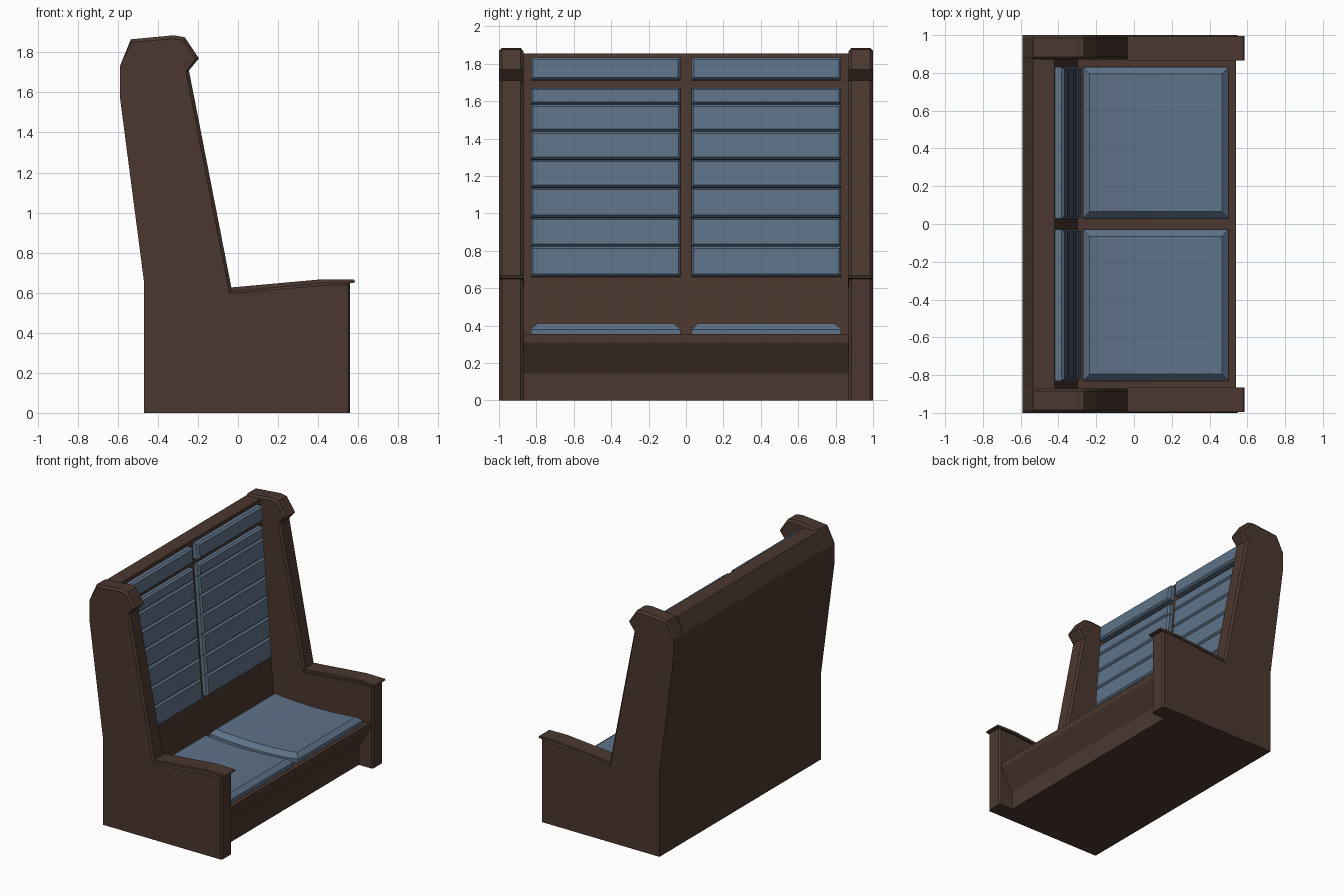
import bpy, bmesh

if "Cube" in bpy.data.objects:
    bpy.data.objects.remove(bpy.data.objects["Cube"])

def material(name, rgb):
    m = bpy.data.materials.new(name)
    m.diffuse_color = (*rgb, 1)
    m.use_nodes = True
    m.node_tree.nodes["Principled BSDF"].inputs["Base Color"].default_value = m.diffuse_color
    return m

WOOD = material("dark brown wood", (0.070, 0.039, 0.028))
FABRIC = material("slate blue upholstery", (0.112, 0.170, 0.250))

def loft(name, rings, mat):
    """Join (y, [(x, z), ...]) sections into one closed solid."""
    bm = bmesh.new()
    loops = [[bm.verts.new((x, y, z)) for x, z in pts] for y, pts in rings]
    n = len(loops[0])
    for a, b in zip(loops, loops[1:]):
        for i in range(n):
            j = (i + 1) % n
            bm.faces.new((a[i], a[j], b[j], b[i]))
    bm.faces.new(loops[0])
    bm.faces.new(loops[-1])
    bmesh.ops.remove_doubles(bm, verts=bm.verts, dist=0.0002)
    bmesh.ops.recalc_face_normals(bm, faces=bm.faces)
    me = bpy.data.meshes.new(name)
    bm.to_mesh(me)
    bm.free()
    me.materials.append(mat)
    ob = bpy.data.objects.new(name, me)
    bpy.context.collection.objects.link(ob)
    return ob

def pad(name, place, us, y0, y1, h1, h2, inset):
    """Cushion with mitred chamfers; place(u, h) gives (x, z)."""
    a, b, mid = us[0], us[-1], us[1:-1]
    d = inset if b > a else -inset
    low = [(a, -0.01), (a, h1), (a, h1)] + [(u, h1) for u in mid] + [(b, h1), (b, h1), (b, -0.01)]
    top = [(a, -0.01), (a, h1), (a + d, h2)] + [(u, h2) for u in mid] + [(b - d, h2), (b, h1), (b, -0.01)]
    low = [place(*p) for p in low]
    top = [place(*p) for p in top]
    loft(name, [(y0, low), (y0 + inset, top), (y1 - inset, top), (y1, low)], FABRIC)

def seat_z(x):
    return 0.325 + 0.155 * (x - 0.1) ** 2

def on_seat(x, h):
    return (x, seat_z(x) + h)

def back_x(z):
    return -0.30 - 0.12 * (z - 0.36) / 1.495

def on_back(z, h):
    return (back_x(z) + h, z + 0.08 * h)

# End panels: full outline, with a chamfered front and top edge
rear = [(-0.59, 1.73), (-0.59, 1.58), (-0.47, 0.66), (-0.47, 0)]
full = [(0.56, 0), (0.56, 0.65), (0.42, 0.65), (-0.03, 0.61), (-0.245, 1.71), (-0.195, 1.77),
        (-0.265, 1.875), (-0.32, 1.885), (-0.535, 1.865)] + rear
trim = [(0.548, 0), (0.548, 0.64), (0.42, 0.636), (-0.042, 0.595), (-0.26, 1.705), (-0.212, 1.768),
        (-0.275, 1.86), (-0.32, 1.868), (-0.53, 1.85)] + rear
# Armrest caps
cap = [(-0.035, 0.605), (0.42, 0.648), (0.575, 0.648), (0.585, 0.655), (0.58, 0.665),
       (0.42, 0.667), (-0.035, 0.626)]
for side, s in (("left", -1), ("right", 1)):
    loft(side + "_end_panel", [(s * 0.87, trim), (s * 0.885, full), (s * 0.985, full), (s * 1.0, trim)], WOOD)
    loft(side + "_armrest_cap", [(s * 0.866, cap), (s * 0.994, cap)], WOOD)

# Wooden body: kickboard, flared seat front, dished seat and leaning back
dish = [(x, seat_z(x)) for x in (0.54, 0.4, 0.25, 0.1, -0.05, -0.18, -0.30)]
body = [(-0.47, 0), (0.44, 0), (0.44, 0.145), (0.54, 0.31)] + dish + [
    (-0.42, 1.855), (-0.535, 1.855)] + rear[:3]
loft("bench_body", [(-0.875, body), (0.875, body)], WOOD)

# Cushions, two bays
rows = [0.66, 0.82, 0.975, 1.135, 1.285, 1.435, 1.58, 1.67]
for bay, y0, y1 in (("left", -0.83, -0.03), ("right", 0.03, 0.83)):
    pad(bay + "_seat_cushion", on_seat, [0.50, 0.38, 0.25, 0.1, -0.05, -0.16, -0.27],
        y0, y1, 0.03, 0.066, 0.035)
    for i, (a, b) in enumerate(zip(rows, rows[1:])):
        pad(f"{bay}_back_cushion_{i + 1}", on_back, [a + 0.001, b - 0.001], y0, y1, 0.03, 0.044, 0.011)
    pad(bay + "_head_cushion", on_back, [1.71, 1.83], y0, y1, 0.035, 0.05, 0.012)
